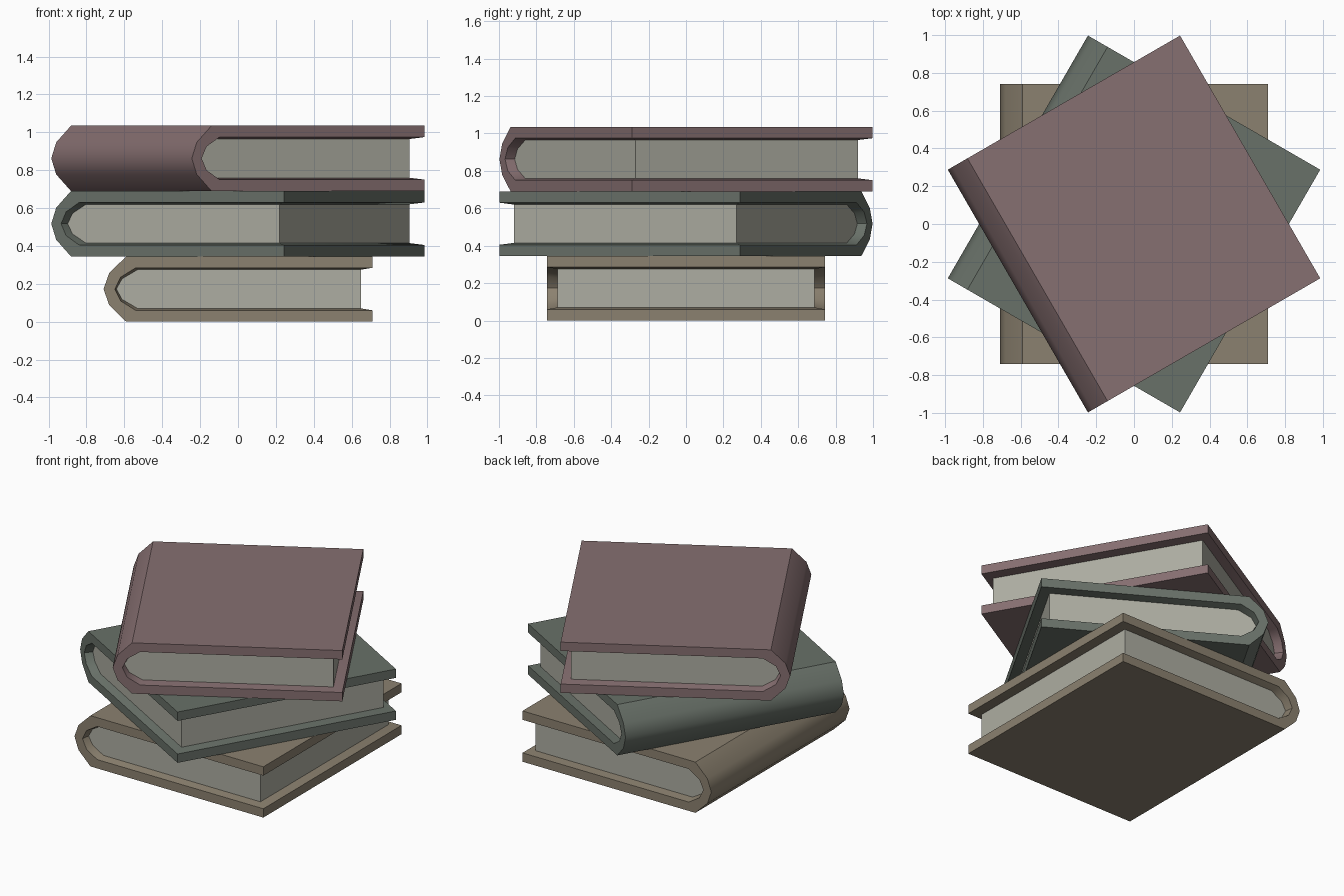
import bpy, bmesh
from math import radians

if "Cube" in bpy.data.objects:
    bpy.data.objects.remove(bpy.data.objects["Cube"])

H, HALF, PAGE_HALF = 0.345, 0.742, 0.687   # book thickness, cover and page half lengths


def mirrored(points):
    """Mirror the lower half of a profile about mid thickness (last point is the spine tip)."""
    return points + [(x, H - z) for x, z in reversed(points[:-1])]


# Cross-section: outer cover, inner edge of cover, page block
OUTER = mirrored([(0.71, 0), (-0.59, 0), (-0.68, 0.088), (-0.71, H / 2)])
RIM = mirrored([(0.71, 0.06), (-0.54, 0.06), (-0.62, 0.11), (-0.65, H / 2)])
PAGES = mirrored([(0.65, 0.07), (-0.53, 0.07), (-0.612, 0.118), (-0.642, H / 2)])


def material(name, color):
    m = bpy.data.materials.new(name)
    m.diffuse_color = (*color, 1)
    m.use_nodes = True
    m.node_tree.nodes["Principled BSDF"].inputs["Base Color"].default_value = m.diffuse_color
    return m


def make_book(name, level, angle, cover, paper):
    bm = bmesh.new()

    def ring(profile, y):
        return [bm.verts.new((x, y, z)) for x, z in profile]

    def face(verts, mat=0):
        bm.faces.new(verts).material_index = mat

    def bridge(a, b):
        for i in range(len(a) - 1):
            face((a[i], a[i + 1], b[i + 1], b[i]))

    o, r, p = [[ring(prof, -y), ring(prof, y)] for prof, y in
               ((OUTER, HALF), (RIM, HALF), (PAGES, PAGE_HALF))]
    # Boards and rounded spine
    bridge(o[0], o[1])
    # Cover edges, recess walls and page ends
    for k in (0, 1):
        bridge(o[k], r[k])
        bridge(r[k], p[k])
        face(p[k], 1)
    # Fore-edge of the boards, recess and pages
    for i in (0, -1):
        face((o[0][i], o[1][i], r[1][i], r[0][i]))
        face((r[0][i], r[1][i], p[1][i], p[0][i]))
    face((p[0][0], p[1][0], p[1][-1], p[0][-1]), 1)
    bmesh.ops.recalc_face_normals(bm, faces=bm.faces)

    mesh = bpy.data.meshes.new(name)
    bm.to_mesh(mesh)
    bm.free()
    mesh.materials.append(cover)
    mesh.materials.append(paper)
    ob = bpy.data.objects.new(name, mesh)
    bpy.context.collection.objects.link(ob)
    ob.location.z = level * H
    ob.rotation_euler.z = radians(angle)
    # Smooth spine, sharp everywhere else
    bpy.ops.object.select_all(action='DESELECT')
    ob.select_set(True)
    bpy.context.view_layer.objects.active = ob
    bpy.ops.object.shade_smooth_by_angle(angle=radians(42))


paper = material("paper", (0.42, 0.42, 0.36))
make_book("bottom_book", 0, 0, material("tan_cover", (0.26, 0.22, 0.16)), paper)
make_book("middle_book", 1, -30, material("green_cover", (0.14, 0.165, 0.14)), paper)
make_book("top_book", 2, 30, material("mauve_cover", (0.24, 0.16, 0.165)), paper)
